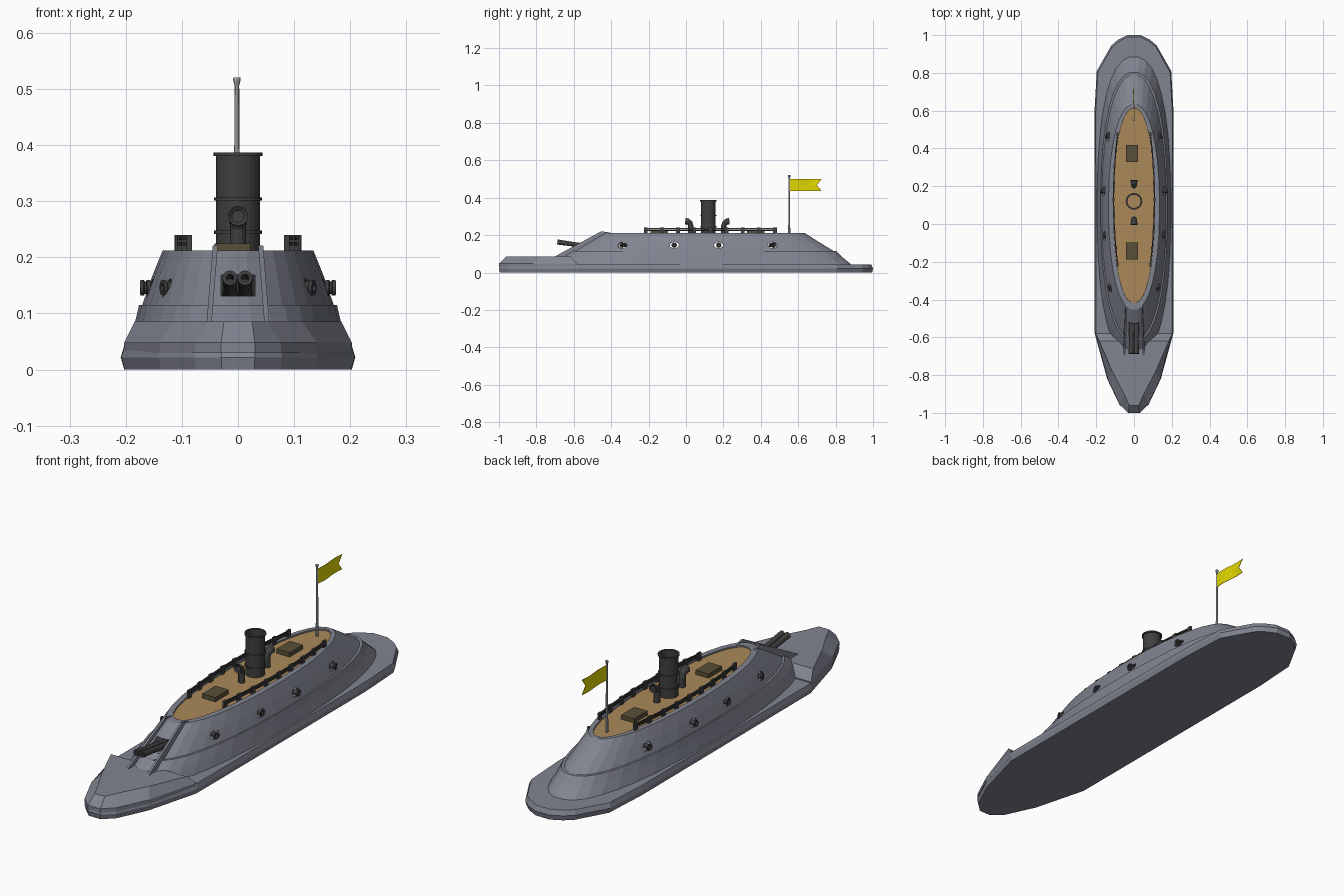
import bpy, bmesh, math
from mathutils import Vector, Matrix

if "Cube" in bpy.data.objects:
    bpy.data.objects.remove(bpy.data.objects["Cube"])

def mat(name, c):
    m = bpy.data.materials.new(name)
    m.diffuse_color = (*c, 1)
    m.use_nodes = True
    m.node_tree.nodes["Principled BSDF"].inputs["Base Color"].default_value = m.diffuse_color
    return m

STEEL = mat("blue_grey_steel", (0.22, 0.23, 0.28))
DARK = mat("dark_iron", (0.05, 0.05, 0.05))
WOOD = mat("deck_wood", (0.40, 0.25, 0.10))
HATCH = mat("hatch_wood", (0.10, 0.08, 0.04))
YELLOW = mat("flag_yellow", (0.75, 0.68, 0.0))
POLE = mat("pole_grey", (0.5, 0.5, 0.5))

def finish(bm, name, m):
    bmesh.ops.recalc_face_normals(bm, faces=bm.faces)
    me = bpy.data.meshes.new(name)
    bm.to_mesh(me)
    bm.free()
    ob = bpy.data.objects.new(name, me)
    bpy.context.collection.objects.link(ob)
    if m:
        me.materials.append(m)
    return ob

def add_loft(bm, rings, closed=False):
    vs = [[bm.verts.new(p) for p in r] for r in rings]
    n = len(vs[0])
    pairs = list(zip(vs, vs[1:])) + ([(vs[-1], vs[0])] if closed else [])
    for a, b in pairs:
        for i in range(n):
            j = (i + 1) % n
            bm.faces.new((a[i], a[j], b[j], b[i]))
    if not closed:
        bm.faces.new(vs[0])
        bm.faces.new(vs[-1])

def loft(name, rings, m, closed=False):
    bm = bmesh.new()
    add_loft(bm, rings, closed)
    return finish(bm, name, m)

def oval(z, w, y0, y1, n=2.2, seg=36):
    c, h, out = (y0 + y1) / 2, (y1 - y0) / 2, []
    for i in range(seg):
        a = math.tau * (i + 0.5) / seg
        f = lambda v: math.copysign(abs(v) ** (2 / n), v)
        out.append((w * f(math.cos(a)), c + h * f(math.sin(a)), z))
    return out

def mirrored(half, z, sx=1, sy=1):
    return [(x * sx, y * sy, z) for x, y in half] + [(-x * sx, y * sy, z) for x, y in reversed(half)]

def turned(bm, profile, start, direction, seg=12, closed=False):
    """Revolved (radius, distance) profile along a direction."""
    rot = Vector((0, 0, 1)).rotation_difference(Vector(direction)).to_matrix()
    rings = [[rot @ Vector((r * math.cos(math.tau * k / seg), r * math.sin(math.tau * k / seg), d)) + Vector(start)
              for k in range(seg)] for r, d in profile]
    add_loft(bm, rings, closed)

def add_box(bm, c, s, angle=0):
    bmesh.ops.create_cube(bm, size=1, matrix=Matrix.Translation(c) @ Matrix.Rotation(angle, 4, 'Z') @ Matrix.Diagonal((*s, 1)))

# Low hull
plan = [(0.03, -1), (0.078, -0.955), (0.142, -0.82), (0.208, -0.58), (0.209, 0.6),
        (0.197, 0.81), (0.12, 0.945), (0.085, 0.975), (0.035, 1)]
loft("hull", [mirrored(plan, 0, 0.97, 0.995), mirrored(plan, 0.022), mirrored(plan, 0.043, 0.97, 0.99)], STEEL)

# Raised bow
bow_low = [(0.03, -1), (0.077, -0.955), (0.14, -0.82), (0.203, -0.58)]
bow_top = [(0.025, -0.96), (0.052, -0.9), (0.115, -0.78), (0.184, -0.62)]
loft("raised_bow", [mirrored(bow_low, 0.03), mirrored(bow_low, 0.048), mirrored(bow_top, 0.086)], STEEL)

# Lower sloping skirt, hollow like the casemate above it
loft("armour_skirt", [oval(0.04, 0.196, -0.72, 0.89, 2.4), oval(0.085, 0.184, -0.67, 0.835, 2.35),
                      oval(0.115, 0.177, -0.625, 0.805, 2.3), oval(0.115, 0.15, -0.59, 0.77),
                      oval(0.04, 0.15, -0.59, 0.77)], STEEL, True)

# Casemate walls with rim
casemate = loft("casemate", [oval(0.113, 0.172, -0.62, 0.795), oval(0.165, 0.154, -0.535, 0.71),
                             oval(0.212, 0.135, -0.455, 0.635), oval(0.212, 0.11, -0.42, 0.615),
                             oval(0.2, 0.11, -0.42, 0.615), oval(0.16, 0.144, -0.515, 0.69),
                             oval(0.113, 0.16, -0.6, 0.775)], STEEL, True)
loft("upper_deck", [oval(0.199, 0.115, -0.425, 0.62), oval(0.206, 0.109, -0.419, 0.614)], WOOD)

# Broadside guns and the ports cut for them
guns, ports = bmesh.new(), bmesh.new()
for y, x, t in ((-0.34, 0.128, -0.32), (-0.063, 0.155, -0.08), (0.175, 0.166, 0.03), (0.465, 0.143, 0.3)):
    for s in (-1, 1):
        d = Vector((s * math.cos(t), math.sin(t), 0))
        p = Vector((x * s, y, 0.146))
        turned(guns, [(0.011, -0.045), (0.011, 0), (0.014, 0.002), (0.014, 0.008), (0.007, 0.008), (0.007, -0.02)], p, d)
        ring = [Vector((-d.y, d.x, 0)) * 0.026 * math.cos(a) + Vector((0, 0, 0.017 * math.sin(a)))
                for a in (math.tau * k / 8 for k in range(8))]
        add_loft(ports, [[p + q + d * o for q in ring] for o in (-0.055, 0.04)])
finish(guns, "broadside_guns", DARK)
add_box(ports, (0, -0.54, 0.15), (0.06, 0.12, 0.038))
cutter = finish(ports, "port_cutter", None)
cutter.hide_render = True
cutter.hide_set(True)
mod = casemate.modifiers.new("ports", 'BOOLEAN')
mod.operation, mod.solver, mod.object = 'DIFFERENCE', 'EXACT', cutter

# Twin bow guns
bm = bmesh.new()
for x in (-0.0145, 0.0125):
    turned(bm, [(0.014, 0), (0.012, 0.16), (0.0135, 0.225), (0.0135, 0.24), (0.007, 0.24), (0.007, 0.18)],
           (x, -0.45, 0.13), (0, -1, 0.14))
finish(bm, "bow_guns", DARK)

# Ridges flanking the bow guns
bm = bmesh.new()
side = [(-0.40, 0.212), (-0.452, 0.221), (-0.63, 0.125), (-0.70, 0.086), (-0.6, 0.086), (-0.5, 0.16)]
for s in (-1, 1):
    xin = lambda z: 0.036 + (0.22 - z) * 0.08
    add_loft(bm, [[(s * (xin(z) + o), y, z) for y, z in side] for o in (0, 0.009)])
finish(bm, "bow_gun_ridges", STEEL)

# Funnel with bands
bm = bmesh.new()
turned(bm, [(0.039, 0.2), (0.039, 0.242), (0.043, 0.242), (0.043, 0.248), (0.039, 0.248), (0.039, 0.301),
            (0.043, 0.301), (0.043, 0.307), (0.039, 0.307), (0.039, 0.381), (0.044, 0.381), (0.044, 0.387),
            (0.035, 0.387), (0.035, 0.2)], (0, 0.12, 0), (0, 0, 1), 24, True)
finish(bm, "funnel", DARK)

# Cowl ventilators facing away from the funnel
bm = bmesh.new()
for y0, s in ((0.026, -1), (0.202, 1)):
    rings = []
    path = [(0, 0.203, 0, 0.014), (0, 0.25, 0, 0.014), (0.005, 0.264, 35, 0.015),
            (0.016, 0.272, 75, 0.017), (0.03, 0.274, 85, 0.018), (0.024, 0.273, 85, 0.011)]
    for o, z, a, r in path:
        a = math.radians(a)
        rings.append([(r * math.cos(t), y0 + s * (o + r * math.sin(t) * math.cos(a)), z - r * math.sin(t) * math.sin(a))
                      for t in (math.tau * k / 12 for k in range(12))])
    add_loft(bm, rings)
finish(bm, "ventilators", DARK)

# Deck hatches
bm = bmesh.new()
for y in (0.373, -0.143):
    add_box(bm, (-0.01, y, 0.214), (0.064, 0.092, 0.022))
finish(bm, "deck_hatches", HATCH)

# Curved railings
bm = bmesh.new()
rail_x = lambda y: 0.108 - 0.022 * ((y - 0.13) / 0.35) ** 2
for s in (-1, 1):
    for i in range(9):
        y = -0.215 + 0.0863 * i
        add_box(bm, (s * rail_x(y), y, 0.222), (0.01, 0.02, 0.036))
    for z in (0.234, 0.224):
        add_loft(bm, [[(s * rail_x(y) + dx, y, z + dz) for dx, dz in ((-.003, -.003), (.003, -.003), (.003, .003), (-.003, .003))]
                      for y in (-0.22 + 0.07 * k for k in range(11))])
finish(bm, "railings", DARK)

# Flagpole
bm = bmesh.new()
turned(bm, [(0.0055, 0.2), (0.005, 0.35), (0.004, 0.505), (0.007, 0.517), (0.006, 0.521)], (-0.002, 0.552, 0), (0, 0, 1), 8)
finish(bm, "flagpole", POLE)

# Swallowtail flag with a slight wave
bm = bmesh.new()
rows = []
for k in range(9):
    u = k / 8
    x = -0.002 + 0.003 * math.sin(u * math.tau)
    rows.append([bm.verts.new((x, 0.555 + (0.17 if e else 0.145) * u, z)) for z, e in ((0.435, 1), (0.468, 0), (0.501, 1))])
for a, b in zip(rows, rows[1:]):
    for i in (0, 1):
        bm.faces.new((a[i], b[i], b[i + 1], a[i + 1]))
flag = finish(bm, "flag", YELLOW)
flag.modifiers.new("thickness", 'SOLIDIFY').thickness = 0.002
